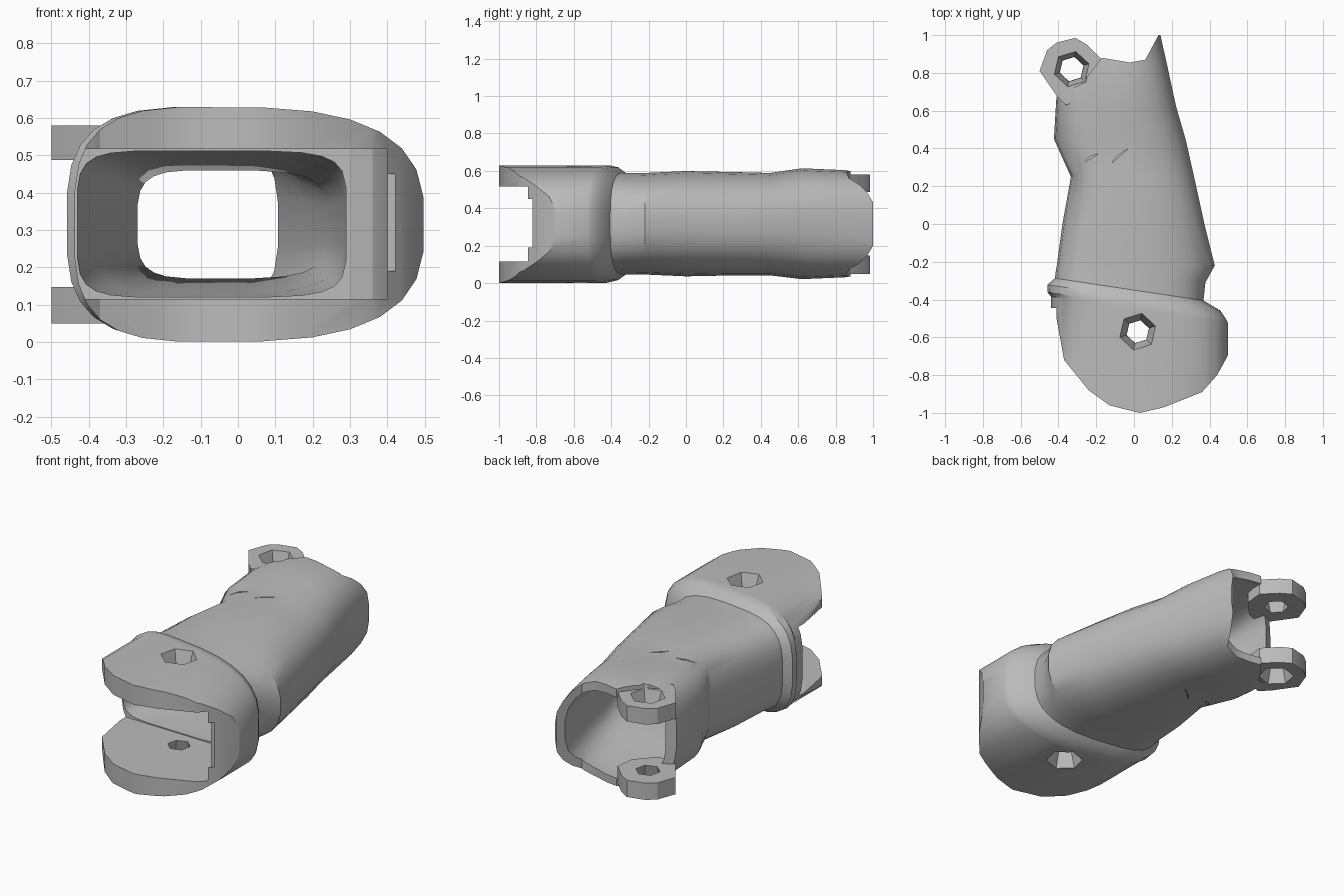
import bpy, bmesh, math

if "Cube" in bpy.data.objects:
    bpy.data.objects.remove(bpy.data.objects["Cube"], do_unlink=True)

GREY = (0.5, 0.5, 0.5, 1)
mat = bpy.data.materials.new("plain grey")
mat.use_nodes = True
mat.diffuse_color = GREY
mat.node_tree.nodes["Principled BSDF"].inputs["Base Color"].default_value = GREY

MID = 0.315
CROWN = 0.4  # where the skin is highest, as a share of its width


def finish(name, bm):
    bmesh.ops.recalc_face_normals(bm, faces=bm.faces[:])
    mesh = bpy.data.meshes.new(name)
    bm.to_mesh(mesh)
    bm.free()
    mesh.materials.append(mat)
    ob = bpy.data.objects.new(name, mesh)
    bpy.context.collection.objects.link(ob)
    return ob


def loft(name, rings, sides):
    """Rings (y, left, right, bottom, top, slant, left power, right power) along y."""
    bm = bmesh.new()
    loops = []
    for y, x0, x1, z0, z1, slant, left_power, right_power in rings:
        crown = x0 + CROWN * (x1 - x0)
        loop = []
        for i in range(sides):
            a = math.tau * (i + 0.5) / sides
            c, s = math.cos(a), math.sin(a)
            power, reach = (right_power, x1 - crown) if c > 0 else (left_power, crown - x0)
            x = crown + reach * math.copysign(abs(c) ** (2 / power), c)
            s = math.copysign(abs(s) ** (2 / power), s)
            z = (z0 + z1) / 2 + s * (z1 - z0) / 2
            loop.append(bm.verts.new((x, y + slant * x, z)))
        loops.append(loop)
    for a, b in zip(loops, loops[1:]):
        for i in range(sides):
            j = (i + 1) % sides
            bm.faces.new((a[i], a[j], b[j], b[i]))
    bm.faces.new(loops[0])
    bm.faces.new(loops[-1])
    return finish(name, bm)


def prism(name, points, z0, z1):
    bm = bmesh.new()
    low = [bm.verts.new((x, y, z0)) for x, y in points]
    high = [bm.verts.new((x, y, z1)) for x, y in points]
    bm.faces.new(low)
    bm.faces.new(high)
    for i in range(len(points)):
        j = (i + 1) % len(points)
        bm.faces.new((low[i], low[j], high[j], high[i]))
    return finish(name, bm)


def box(name, x0, x1, y0, y1, z0, z1):
    return prism(name, [(x0, y0), (x1, y0), (x1, y1), (x0, y1)], z0, z1)


def flared_hole(x, y, side, outer, inner):
    """Tapered cutter, wide on the outside of the top (1) or bottom (-1) wall."""
    bm = bmesh.new()
    for z, r in ((0.15, inner), (0.36, outer)):
        for i in range(6):
            a = math.tau * i / 6 + 0.3
            bm.verts.new((x + r * math.cos(a), y + r * math.sin(a), MID + side * z))
    bmesh.ops.convex_hull(bm, input=bm.verts[:])
    return finish("hole_cutter", bm)


def boolean(ob, cutter, operation="DIFFERENCE", keep=False):
    mod = ob.modifiers.new("cut", "BOOLEAN")
    mod.operation = operation
    mod.solver = "EXACT"
    mod.object = cutter
    bpy.context.view_layer.objects.active = ob
    bpy.ops.object.modifier_apply(modifier=mod.name)
    if not keep:
        bpy.data.objects.remove(cutter, do_unlink=True)


# Outer body: wide fork, slanted collar, tapering tube, flared rear
limb = loft("limb_shell", [
    (-1.1, -.44, .5, 0, .63, 0, 3.3, 2.9),
    (-.45, -.44, .5, 0, .63, -.15, 3.3, 2.9),
    (-.43, -.46, .49, .005, .63, -.15, 3.2, 2.9),
    (-.39, -.46, .46, .015, .62, -.15, 3.2, 2.9),
    (-.35, -.42, .37, .045, .59, -.15, 3.2, 2.9),
    (-.28, -.415, .38, .045, .59, -.08, 3.2, 2.8),
    (-.22, -.41, .43, .045, .59, 0, 3.2, 2.5),
    (0, -.38, .375, .035, .60, 0, 3.2, 2.5),
    (.25, -.335, .32, .04, .595, 0, 3.2, 2.5),
    (.45, -.425, .275, .04, .59, 0, 3.2, 2.5),
    (.62, -.415, .225, .02, .615, 0, 3.2, 2.6),
    (.85, -.40, .175, .03, .605, 0, 3.2, 2.8),
    (1.05, -.38, .13, .06, .57, 0, 3.2, 2.8)], 28)

# Plan outline: rounded fork end and notched rear edge
outline = prism("outline_cutter", [
    (.03, -1), (.16, -.97), (.36, -.89), (.44, -.8), (.495, -.7), (.6, -.5),
    (.6, 1), (.13, 1), (.06, .87), (-.02, .855), (-.17, .88), (-.28, .74),
    (-.6, .58), (-.6, -.4), (-.41, -.5), (-.37, -.72), (-.24, -.88), (-.13, -.96)], -.2, .9)
boolean(limb, outline, "INTERSECT")

# Hollow bore
bore = loft("bore_cutter", [
    (-.6, -.44, .29, .12, .512, 0, 6, 6),
    (-.42, -.43, .29, .12, .512, 0, 5, 6),
    (-.25, -.385, .285, .13, .50, 0, 4, 4),
    (.25, -.27, .24, .17, .46, 0, 4, 4),
    (.5, -.34, .19, .13, .50, 0, 4, 3.5),
    (.8, -.37, .14, .075, .555, 0, 4, 3),
    (1.0, -.36, .10, .085, .545, 0, 4, 3),
    (1.2, -.36, .07, .085, .545, 0, 4, 3)], 24)
boolean(limb, bore)

# Fork pocket, open at the front and on one side
pocket = prism("pocket_cutter", [(-.6, -1.2), (.4, -1.2), (.4, -.6), (.36, -.5),
                                 (.3, -.46), (-.6, -.44)], .115, .517)
boolean(limb, pocket)
boolean(limb, box("slot_cutter", .3, .6, -1.2, -.82, .19, .45))
boolean(limb, box("mouth_cutter", .3, .6, -1.2, -.89, .115, .517))

# Shallow nicks in the skin, top and bottom
nicks = [[(-.12, .32), (-.03, .40), (-.09, .36)],
         [(-.29, .31), (-.19, .37), (-.23, .36)]]
for nick in nicks:
    boolean(limb, prism("nick_cutter", nick, .565, .7))
    boolean(limb, prism("nick_cutter", nick, -.1, .065))

# Rear hinge lugs
lug_outline = [(-.5, .81), (-.46, .92), (-.41, .96), (-.31, .985), (-.25, .95), (-.17, .87),
               (-.18, .76), (-.27, .66), (-.36, .63), (-.41, .68)]
parts = [limb]
for label, side, z0, z1 in (("upper", 1, .488, .58), ("lower", -1, .05, .147)):
    lug = prism(label + "_lug", lug_outline, z0, z1)
    pin = flared_hole(-.33, .82, side, .125, .06)
    boolean(lug, pin, keep=True)
    boolean(limb, pin)
    boolean(limb, flared_hole(.02, -.57, side, .115, .045))
    parts.append(lug)

# Smooth the curved skin, keep cut edges crisp
bpy.ops.object.select_all(action="DESELECT")
for ob in parts:
    ob.select_set(True)
bpy.context.view_layer.objects.active = limb
bpy.ops.object.shade_smooth_by_angle(angle=math.radians(28))
